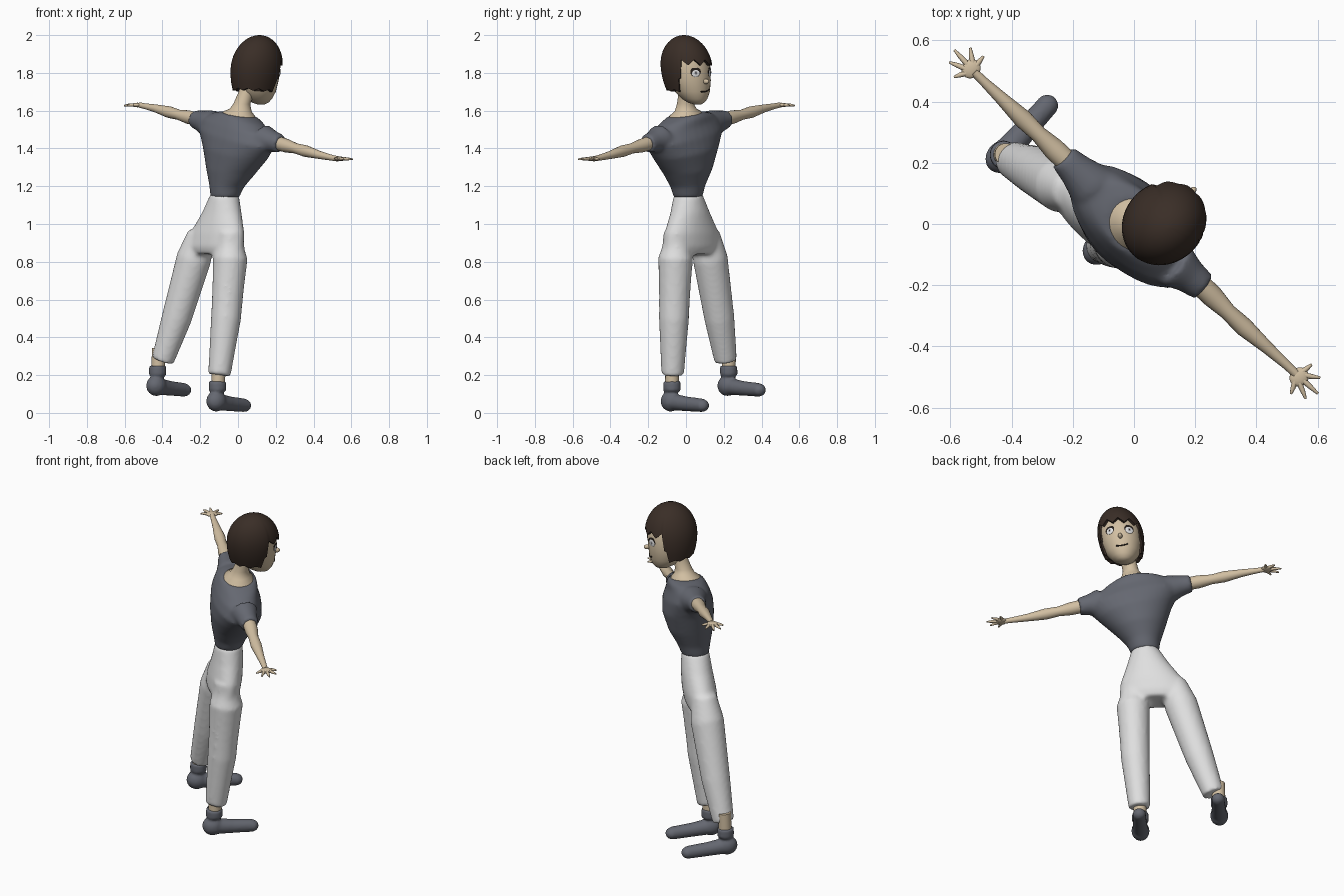
import bpy, bmesh, math
from mathutils import Vector, Matrix

cube = bpy.data.objects.get("Cube")
if cube:
    bpy.data.objects.remove(cube)


def material(name, r, g, b):
    m = bpy.data.materials.new(name)
    m.use_nodes = True
    m.diffuse_color = (r, g, b, 1)
    m.node_tree.nodes["Principled BSDF"].inputs["Base Color"].default_value = (r, g, b, 1)
    return m


SKIN = material("skin", .64, .52, .36)
HAIR = material("dark_brown_hair", .042, .027, .02)
SLATE = material("slate_cloth", .13, .138, .165)
PALE = material("pale_grey_cloth", .74, .74, .74)
WHITE = material("eye_white", .85, .85, .85)
DARK = material("dark_line", .02, .015, .012)
GREY = material("iris_grey", .3, .3, .32)

# Body axes: u = sideways (figure's right), v = forward, z = up
TURN = Matrix.Rotation(-math.pi / 4, 4, 'Z')


def P(u, v, z):
    return TURN @ Vector((u, v, z))


def skin_rings(bm, rings, cap=True):
    """Bridge equal rings of points with quads and close both ends."""
    loops = [[bm.verts.new(p) for p in ring] for ring in rings]
    n = len(loops[0])
    faces = []
    for lo, hi in zip(loops, loops[1:]):
        for i in range(n):
            j = (i + 1) % n
            faces.append(bm.faces.new((lo[i], lo[j], hi[j], hi[i])))
    if cap:
        faces += [bm.faces.new(loops[0]), bm.faces.new(loops[-1])]
    bmesh.ops.recalc_face_normals(bm, faces=faces)


def stack(bm, rings, n=32):
    """Stacked ellipses: u, v, z, half width, half depth, sideways slope."""
    out = []
    for u, v, z, a, b, s in rings:
        ring = []
        for i in range(n):
            t = math.tau * i / n
            du = a * math.cos(t)
            ring.append(P(u + du, v + b * math.sin(t), z + s * du))
        out.append(ring)
    skin_rings(bm, out)


def tube(bm, pts, n=20):
    """Round tube through points u, v, z, radius."""
    pos = [P(*p[:3]) for p in pts]
    out = []
    for k, p in enumerate(pos):
        d = pos[min(k + 1, len(pos) - 1)] - pos[max(k - 1, 0)]
        q = d.to_track_quat('Z', 'Y')
        r = pts[k][3]
        out.append([p + q @ Vector((r * math.cos(math.tau * i / n), r * math.sin(math.tau * i / n), 0))
                    for i in range(n)])
    skin_rings(bm, out)


def ball(bm, u, v, z, size, normal=(0, 1, 0)):
    """Ellipsoid: size = across, along normal, up."""
    turn = P(*normal).to_track_quat('Y', 'Z').to_matrix().to_4x4()
    m = Matrix.Translation(P(u, v, z)) @ turn @ Matrix.Diagonal((*size, 1))
    bmesh.ops.create_uvsphere(bm, u_segments=24, v_segments=14, radius=1, matrix=m)


def finish(bm, name, mat, voxel=0, smooth=6, angle=50):
    me = bpy.data.meshes.new(name)
    bm.to_mesh(me)
    bm.free()
    ob = bpy.data.objects.new(name, me)
    bpy.context.collection.objects.link(ob)
    me.materials.append(mat)
    for o in bpy.context.view_layer.objects:
        o.select_set(o == ob)
    bpy.context.view_layer.objects.active = ob
    bpy.ops.object.shade_smooth_by_angle(angle=math.radians(angle))
    if voxel:
        r = ob.modifiers.new("blend", 'REMESH')
        r.mode, r.voxel_size, r.use_smooth_shade = 'VOXEL', voxel, True
        s = ob.modifiers.new("soften", 'SMOOTH')
        s.factor, s.iterations = .5, smooth
    return ob


# Trousers: pelvis blended with two legs
bm = bmesh.new()
stack(bm, [(-.058, -.042, 1.155, .077, .076, -.05), (-.075, -.045, 1.06, .12, .086, -.03),
           (-.1, -.056, .95, .182, .093, 0), (-.115, -.064, .88, .2, .09, 0),
           (-.115, -.066, .84, .18, .075, 0)])
tube(bm, [(.005, -.062, .95, .075), (.01, -.068, .82, .093), (.0, -.09, .5, .08), (-.02, -.12, .2, .06)])
tube(bm, [(-.215, -.062, .95, .07), (-.255, -.074, .82, .093), (-.355, -.105, .5, .08),
          (-.431, -.134, .275, .06)])
finish(bm, "trousers", PALE, .011, 8)

# Shirt: tilted torso blended with short sleeves
bm = bmesh.new()
stack(bm, [(-.058, -.042, 1.14, .076, .075, -.05), (-.05, -.035, 1.2, .092, .092, -.08),
           (-.035, -.02, 1.28, .138, .122, -.15), (-.01, -.01, 1.38, .2, .142, -.2),
           (0, -.01, 1.46, .255, .135, -.22), (0, -.01, 1.52, .23, .115, -.22),
           (0, 0, 1.56, .16, .105, -.2), (.005, 0, 1.58, .1, .092, -.18)])
tube(bm, [(-.19, -.01, 1.525, .08), (-.26, -.01, 1.545, .058), (-.318, -.01, 1.556, .047)])
tube(bm, [(.19, 0, 1.45, .08), (.25, .008, 1.437, .058), (.305, .014, 1.424, .049)])
finish(bm, "shirt", SLATE, .011, 6)

# Arms and spread hands
FINGERS = [(.0, .058), (.05, .047), (.082, .005), (.065, -.035), (.02, -.058)]
ARMS = {
    "left": (-1, [(-.27, -.01, 1.55, .036), (-.36, -.012, 1.566, .036), (-.43, -.013, 1.578, .027),
                  (-.5, -.014, 1.592, .031), (-.6, -.016, 1.612, .021), (-.68, -.018, 1.624, .015),
                  (-.72, -.018, 1.63, .014)]),
    "right": (1, [(.26, .012, 1.434, .037), (.35, .014, 1.414, .036), (.42, .014, 1.4, .027),
                  (.49, .016, 1.386, .031), (.59, .022, 1.365, .021), (.68, .027, 1.35, .015),
                  (.72, .028, 1.345, .014)]),
}
for side, (s, path) in ARMS.items():
    bm = bmesh.new()
    tube(bm, path)
    u, v, z, _ = path[-1]
    ball(bm, u + s * .015, v, z, (.03, .033, .012))
    for du, dv in FINGERS:
        tube(bm, [(u + s * (.01 + du * .2), v + dv * .3, z, .01),
                  (u + s * (.013 + du * .65), v + dv * .68, z, .008),
                  (u + s * (.015 + du), v + dv, z - .003, .004)], 10)
    finish(bm, side + "_arm", SKIN)

# Shoes and ankles; the left foot is the raised copy of the right
for side, du, dv, dz in (("right", 0, 0, 0), ("left", -.437, -.012, .082)):
    bm = bmesh.new()
    tube(bm, [(du - .024, dv - .129, dz + .05, .05), (du - .024, dv - .129, dz + .12, .047),
              (du - .023, dv - .129, dz + .168, .046)])
    ball(bm, du - .024, dv - .138, dz + .062, (.05, .058, .055))
    tube(bm, [(du - .024, dv - .14, dz + .06, .046), (du - .03, dv - .03, dz + .048, .039),
              (du - .037, dv + .085, dz + .04, .036)])
    ball(bm, du - .037, dv + .085, dz + .039, (.037, .037, .034))
    finish(bm, side + "_shoe", SLATE, .008, 5)
    bm = bmesh.new()
    tube(bm, [(du - .023, dv - .128, dz + .12, .037), (du - .02, dv - .123, dz + .26, .036)])
    finish(bm, side + "_ankle", SKIN)

# Neck flaring into the collar
bm = bmesh.new()
stack(bm, [(.005, 0, 1.55, .1, .09, -.18), (.006, .002, 1.584, .088, .08, -.18),
           (.01, .008, 1.602, .06, .058, -.14), (.016, .012, 1.635, .045, .045, 0),
           (.03, .035, 1.7, .042, .043, 0), (.05, .06, 1.77, .05, .05, 0)])
finish(bm, "neck", SKIN)


def lean(z):
    return .064 + .12 * (z - 1.8)


# Head: v centre, height, half width, half depth
HEAD = [(.13, 1.633, .018, .02), (.122, 1.643, .042, .045), (.112, 1.662, .064, .07),
        (.1, 1.7, .09, .095), (.09, 1.76, .107, .112), (.086, 1.83, .113, .118),
        (.08, 1.9, .1, .105), (.075, 1.96, .06, .065)]
bm = bmesh.new()
stack(bm, [(lean(z), v, z, a, b, 0) for v, z, a, b in HEAD])
ball(bm, lean(1.755), .207, 1.755, (.012, .02, .014))
finish(bm, "head", SKIN, angle=80)


def face_point(du, z):
    """Point and outward normal on the front of the head."""
    for (v0, z0, a0, b0), (v1, z1, a1, b1) in zip(HEAD, HEAD[1:]):
        if z0 <= z <= z1:
            f = (z - z0) / (z1 - z0)
            v, a, b = v0 + f * (v1 - v0), a0 + f * (a1 - a0), b0 + f * (b1 - b0)
            dv = b * math.sqrt(1 - (du / a) ** 2)
            return (lean(z) + du, v + dv, z), (du / a ** 2, dv / b ** 2, 0)


# Eyes as thin stacked plates
for side, s in (("right", 1), ("left", -1)):
    for part, mat, dz, size in (("lash", DARK, .005, (.029, .003, .026)), ("eye", WHITE, 0, (.025, .0045, .022)),
                                ("iris", GREY, 0, (.013, .0055, .014)), ("pupil", DARK, 0, (.006, .0065, .007))):
        bm = bmesh.new()
        p, nrm = face_point(s * .053, 1.8 + dz)
        ball(bm, *p, size, nrm)
        finish(bm, side + "_" + part, mat)

# Smiling mouth line
bm = bmesh.new()
tube(bm, [(*face_point(du, 1.7 + 6 * du * du - .12 * du)[0], .0035) for du in (-.036, -.018, 0, .018, .03)], 8)
finish(bm, "mouth", DARK)

# Hair: bob with a jagged fringe
COLS, ROWS = 72, 12


def hair_point(i, f, inset=1.0):
    phi = math.tau * i / COLS
    away = abs((phi + math.pi) % math.tau - math.pi)
    jag = abs((i % 6) - 3) / 3
    if away < 1.05:
        low = 1.84 + .03 * jag
    elif away < 1.3:
        low = 1.76 + .02 * jag
    else:
        low = 1.7 + .012 * jag - .008 * math.cos(away)
    z = low + (2 - low) * math.cos(f * math.pi / 2)
    if z > 1.83:
        r = math.sqrt(max(1 - ((z - 1.83) / .17) ** 2, .0004))
    else:
        r = 1 - .2 * ((1.83 - z) / .14) ** 2
    r *= inset
    return P(lean(z) + .128 * r * math.sin(phi), .072 + .146 * r * math.cos(phi), z)


bm = bmesh.new()
rings = [[hair_point(i, j / ROWS) for i in range(COLS)] for j in range(ROWS + 1)]
rings.append([hair_point(i, 1, .8) for i in range(COLS)])
skin_rings(bm, rings)
finish(bm, "hair", HAIR)
